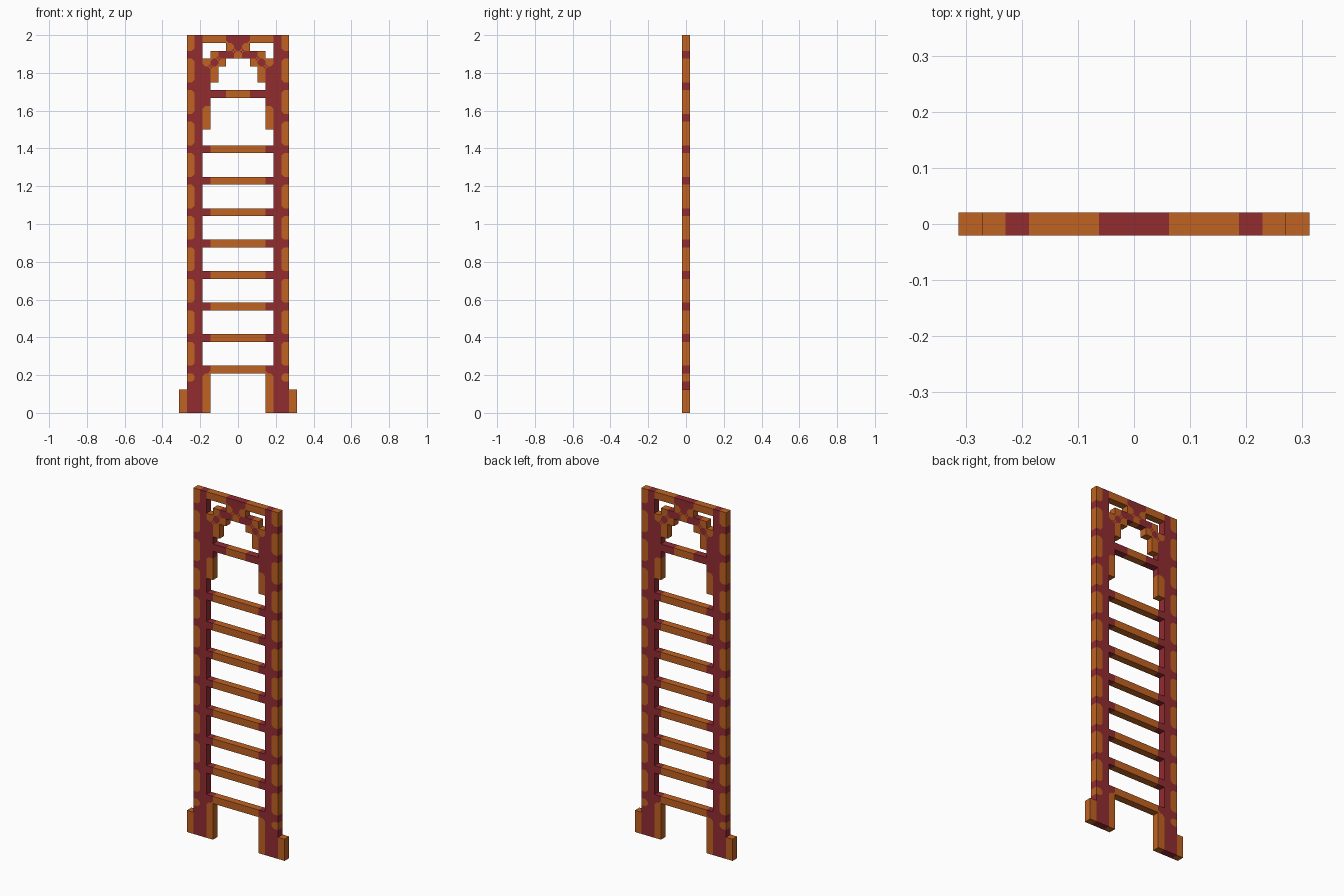
import bpy, bmesh
from mathutils import Vector

cube = bpy.data.objects.get("Cube")
if cube:
    bpy.data.objects.remove(cube, do_unlink=True)

U = 2 / 48          # size of one square block
CUT = 0.33          # size of the clipped colour corners
ORANGE, RED = 0, 1


def make_material(name, rgb):
    m = bpy.data.materials.new(name)
    m.use_nodes = True
    m.diffuse_color = (*rgb, 1)
    m.node_tree.nodes["Principled BSDF"].inputs["Base Color"].default_value = (*rgb, 1)
    return m


materials = [make_material("orange wood", (0.53, 0.122, 0.016)),
             make_material("dark red wood", (0.287, 0.025, 0.03))]

cells = {}          # (column, row) -> (part, colour)


def block(part, x0, x1, z0, z1, colour):
    """Fill columns x0..x1 and rows z0..z1, and their mirror image."""
    for x in range(x0, x1 + 1):
        for z in range(z0, z1 + 1):
            for side in (1, -1):
                name = part.format("left" if side > 0 else "right")
                cells[side * x, z] = (name, colour)


# Rails: red inside, orange outside with evenly spaced red bands
block("{}_rail", 5, 5, 0, 47, RED)
block("{}_rail", 6, 6, 4, 47, ORANGE)
block("{}_rail", 6, 6, 0, 3, RED)
for row in range(5, 46, 4):
    block("{}_rail", 6, 6, row, row, RED)

# Feet
block("{}_outer_foot", 7, 7, 0, 2, ORANGE)
block("{}_inner_foot", 4, 4, 0, 4, ORANGE)

# Rungs with red ends
for i, row in enumerate(range(5, 34, 4)):
    block(f"rung_{i + 1}", 0, 3, row, row, ORANGE)
    block(f"rung_{i + 1}", 4, 4, row, row, RED)

# Upper brackets and the brace between them
block("{}_bracket", 4, 4, 36, 38, ORANGE)
block("{}_bracket", 4, 4, 39, 43, RED)
block("upper_brace", 0, 1, 40, 40, ORANGE)
block("upper_brace", 2, 3, 40, 40, RED)

# Top bar
block("top_bar", 2, 4, 47, 47, ORANGE)
block("top_bar", 0, 1, 47, 47, RED)

# Arch with a flower on each shoulder and a knot in the middle
block("{}_flower", 3, 3, 42, 45, ORANGE)
block("{}_flower", 2, 4, 44, 44, ORANGE)
block("{}_flower", 3, 3, 44, 44, RED)
block("arch", 1, 2, 45, 45, RED)
block("arch", 0, 0, 45, 45, ORANGE)
block("arch_knot", 1, 1, 46, 46, ORANGE)
block("arch_knot", 0, 0, 46, 46, RED)


def build(part):
    bm = bmesh.new()

    def face(points, colour):
        f = bm.faces.new([bm.verts.new(Vector(p) * U) for p in points])
        f.material_index = colour

    for (x, z), (name, colour) in cells.items():
        if name != part:
            continue
        other = 1 - colour

        def differs(dx, dz):
            return cells.get((x + dx, z + dz), (None, colour))[1] == other

        # Front and back, with corners clipped where the other colour wraps round
        for y in (-0.5, 0.5):
            outline = []
            corners = [(-1, -1), (1, -1), (1, 1), (-1, 1)]
            for i, (sx, sz) in enumerate(corners):
                cx, cz = x + sx / 2, z + 0.5 + sz / 2
                if differs(sx, 0) and differs(0, sz):
                    a, b = (cx - sx * CUT, y, cz), (cx, y, cz - sz * CUT)
                    pair = [b, a] if i % 2 == 0 else [a, b]
                    outline += pair
                    tri = [pair[0], (cx, y, cz), pair[1]]
                    face(tri if y < 0 else tri[::-1], other)
                else:
                    outline.append((cx, y, cz))
            face(outline if y < 0 else outline[::-1], colour)

        # Exposed edges only
        for dx, dz in ((1, 0), (-1, 0), (0, 1), (0, -1)):
            if (x + dx, z + dz) in cells:
                continue
            mid = Vector((x + dx / 2, 0, z + 0.5 + dz / 2))
            along = Vector((-dz, 0, dx)) / 2
            depth = Vector((0, 0.5, 0))
            face([mid - along - depth, mid - along + depth,
                  mid + along + depth, mid + along - depth], colour)

    bmesh.ops.remove_doubles(bm, verts=bm.verts, dist=U / 1000)
    mesh = bpy.data.meshes.new(part)
    for m in materials:
        mesh.materials.append(m)
    bm.to_mesh(mesh)
    bm.free()
    bpy.context.collection.objects.link(bpy.data.objects.new(part, mesh))


for part in sorted({name for name, _ in cells.values()}):
    build(part)
